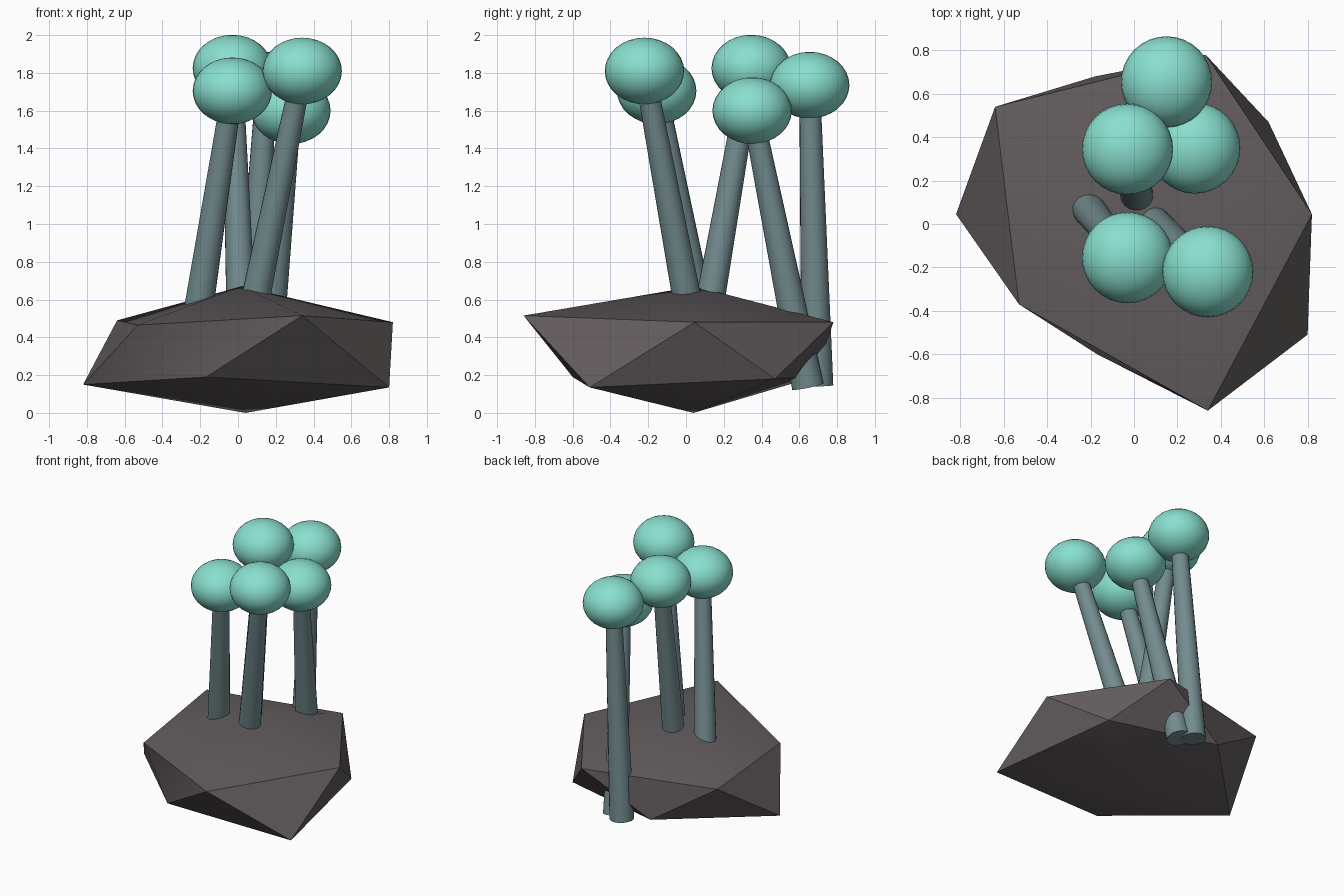
import bpy, bmesh, math
from mathutils import Vector

if "Cube" in bpy.data.objects:
    bpy.data.objects.remove(bpy.data.objects["Cube"])


def material(name, rgb):
    m = bpy.data.materials.new(name)
    m.diffuse_color = (*rgb, 1)
    m.use_nodes = True
    m.node_tree.nodes["Principled BSDF"].inputs["Base Color"].default_value = m.diffuse_color
    return m


ROCK = material("dark_stone", (0.125, 0.108, 0.112))
STEM = material("grey_teal", (0.17, 0.26, 0.27))
CAP = material("mint", (0.25, 0.74, 0.62))


def finish(obj, name, mat, angle):
    obj.name = name
    obj.data.materials.append(mat)
    bpy.ops.object.select_all(action='DESELECT')
    obj.select_set(True)
    bpy.context.view_layer.objects.active = obj
    bpy.ops.object.shade_smooth_by_angle(angle=math.radians(angle))


# Rock: an irregular icosahedron made of two rings and two poles
lower = [(0.80, -0.51, 0.135), (-0.17, -0.60, 0.19), (-0.82, 0.045, 0.15),
         (-0.18, 0.68, 0.19), (0.62, 0.47, 0.18)]
upper = [(0.34, -0.86, 0.515), (-0.53, -0.37, 0.465), (-0.64, 0.54, 0.49),
         (0.33, 0.78, 0.48), (0.82, 0.045, 0.48)]
bm = bmesh.new()
low = [bm.verts.new(p) for p in lower]
up = [bm.verts.new(p) for p in upper]
bottom = bm.verts.new((0.04, 0.04, 0.0))
top = bm.verts.new((0.02, 0.05, 0.67))
for i in range(5):
    j = (i + 1) % 5
    for tri in ((bottom, low[i], low[j]), (low[i], up[i], low[j]),
                (up[i], up[j], low[j]), (top, up[j], up[i])):
        bm.faces.new(tri)
bmesh.ops.recalc_face_normals(bm, faces=bm.faces[:])
mesh = bpy.data.meshes.new("rock")
bm.to_mesh(mesh)
bm.free()
rock = bpy.data.objects.new("rock", mesh)
bpy.context.collection.objects.link(rock)
finish(rock, "rock", ROCK, 30)

# Stalks: stem foot and centre of the flattened ball on top
stalks = [((0.03, 0.05, 0.15), (-0.03, 0.345, 1.825)),
          ((-0.27, 0.145, 0.15), (-0.03, -0.155, 1.705)),
          ((0.0, 0.09, 0.15), (0.34, -0.22, 1.81)),
          ((0.14, 0.645, 0.14), (0.28, 0.35, 1.60)),
          ((0.05, 0.695, 0.145), (0.15, 0.655, 1.735))]
for n, (foot, head) in enumerate(stalks, 1):
    a, b = Vector(foot), Vector(head)
    d = b - a
    bpy.ops.mesh.primitive_cone_add(vertices=20, radius1=0.085, radius2=0.055,
                                    depth=d.length, location=(a + b) / 2,
                                    rotation=d.to_track_quat('Z', 'Y').to_euler())
    finish(bpy.context.object, f"stem_{n}", STEM, 40)
    bpy.ops.mesh.primitive_uv_sphere_add(segments=32, ring_count=16, radius=0.21,
                                         location=b, scale=(1, 1, 0.84))
    finish(bpy.context.object, f"ball_{n}", CAP, 60)
